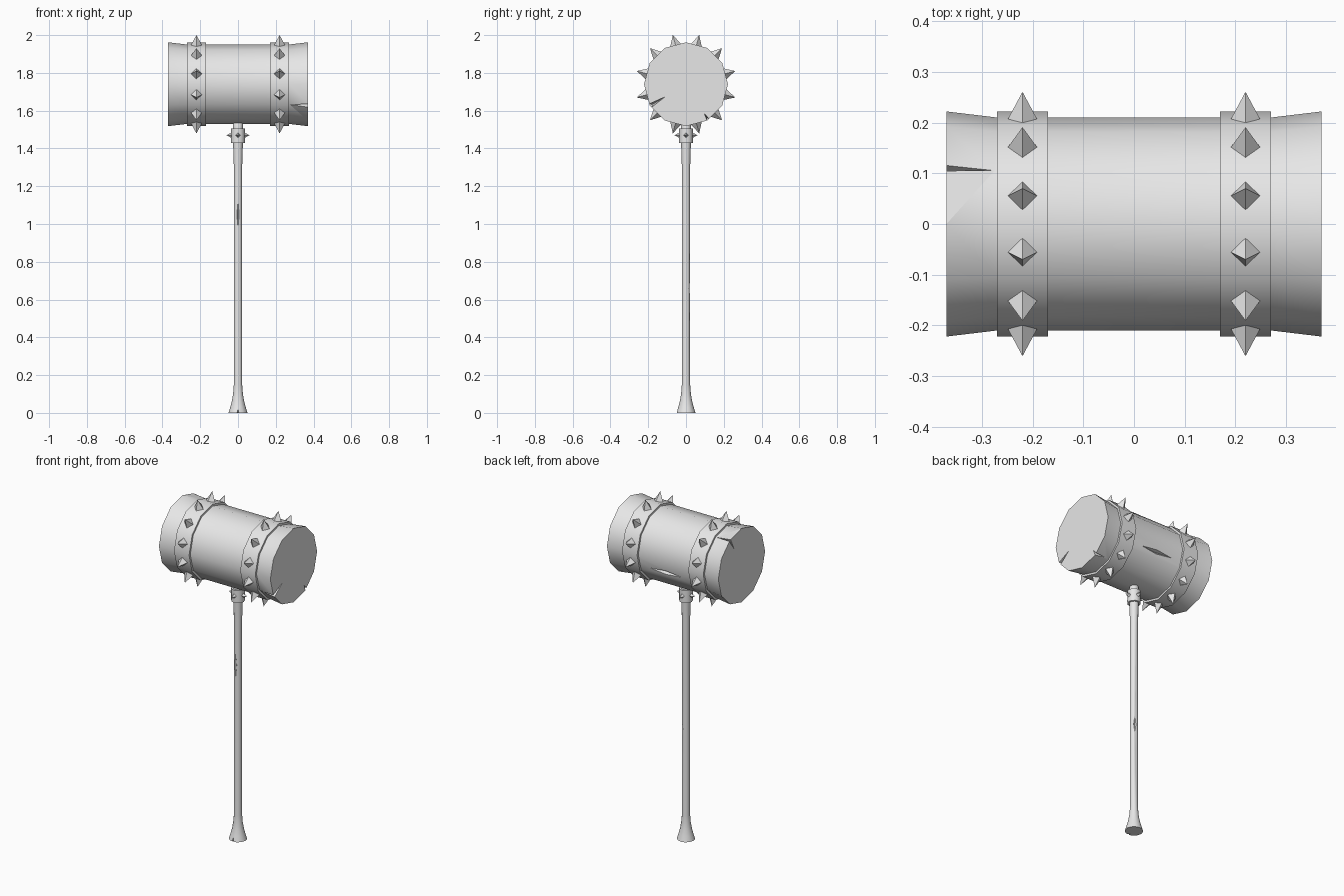
import bpy, bmesh, math
from mathutils import Vector, Matrix

if "Cube" in bpy.data.objects:
    bpy.data.objects.remove(bpy.data.objects["Cube"])

grey = bpy.data.materials.new("plain grey")
grey.use_nodes = True
GREY = (0.8, 0.8, 0.8, 1)
grey.diffuse_color = GREY
grey.node_tree.nodes["Principled BSDF"].inputs["Base Color"].default_value = GREY

HEAD_Z = 1.74
SIDES = 12
STEP = 2 * math.pi / SIDES


def finish(bm, name):
    bmesh.ops.recalc_face_normals(bm, faces=bm.faces)
    mesh = bpy.data.meshes.new(name)
    bm.to_mesh(mesh)
    bm.free()
    mesh.materials.append(grey)
    obj = bpy.data.objects.new(name, mesh)
    bpy.context.collection.objects.link(obj)
    return obj


def activate(obj):
    bpy.ops.object.select_all(action="DESELECT")
    obj.select_set(True)
    bpy.context.view_layer.objects.active = obj


def smooth(obj):
    activate(obj)
    bpy.ops.object.shade_smooth_by_angle(angle=math.radians(40))


def lathe(name, profile, along_x=False):
    """Closed turned solid from (position along axis, radius) pairs."""
    bm = bmesh.new()
    rings = []
    for pos, r in profile:
        ring = []
        for i in range(SIDES):
            u, v = r * math.cos(i * STEP), r * math.sin(i * STEP)
            co = (pos, u, HEAD_Z + v) if along_x else (u, v, pos)
            ring.append(bm.verts.new(co))
        rings.append(ring)
    for a, b in zip(rings, rings[1:]):
        for i in range(SIDES):
            j = (i + 1) % SIDES
            bm.faces.new((a[i], a[j], b[j], b[i]))
    bm.faces.new(rings[0])
    bm.faces.new(rings[-1])
    return finish(bm, name)


def spike(bm, base, normal, side, half, height):
    """Four-sided pyramid with its corners along side and across it."""
    across = normal.cross(side)
    corners = [bm.verts.new(base + d * half) for d in (side, across, -side, -across)]
    tip = bm.verts.new(base + normal * height)
    bm.faces.new(corners)
    for i in range(4):
        bm.faces.new((corners[i], corners[(i + 1) % 4], tip))


def hull(points):
    bm = bmesh.new()
    bmesh.ops.convex_hull(bm, input=[bm.verts.new(p) for p in points])
    return finish(bm, "cutter")


def carve(target, points):
    cutter = hull(points)
    cutter.hide_render = True
    mod = target.modifiers.new("crack", "BOOLEAN")
    mod.operation = "DIFFERENCE"
    mod.object = cutter
    activate(target)
    bpy.ops.object.modifier_apply(modifier=mod.name)
    bpy.data.objects.remove(cutter)


def lens(centre, normal, along, length, width, depth):
    """Points of a long thin gouge lying on a surface."""
    side = normal.cross(along)
    return [centre + s * v for s in (-1, 1)
            for v in (along * length, side * width, normal * depth)]


def rim_split(end, angle, inner, length, half_angle):
    """Points of a wedge split running in from the rim of a head end."""
    def at(x, r, a):
        return Vector((end * x, r * math.cos(a), HEAD_Z + r * math.sin(a)))
    a = math.radians(angle)
    h = math.radians(half_angle)
    return [at(0.37 - length, 0.215, a), at(0.38, inner, a),
            at(0.38, 0.25, a - h), at(0.38, 0.25, a + h)]


# Barrel-shaped head with flared ends
head = lathe("hammer_head", [(-0.37, 0.222), (-0.27, 0.21), (0.27, 0.21), (0.37, 0.222)], True)
carve(head, rim_split(1, -149, 0.12, 0.1, 3.5))
carve(head, rim_split(1, -58, 0.18, 0.08, 3))
carve(head, rim_split(-1, 60, 0.13, 0.1, 2))
gouge = math.radians(-20)
n = Vector((0, math.cos(gouge), math.sin(gouge)))
carve(head, lens(Vector((0, 0, HEAD_Z)) + n * 0.207, n, Vector((1, 0, 0)), 0.12, 0.014, 0.025))
smooth(head)

# Two bands, each with a ring of spikes on its flats
for label, sx in (("right", -1), ("left", 1)):
    band = lathe(label + "_band", [(sx * 0.17, 0.222), (sx * 0.27, 0.222)], True)
    smooth(band)
    bm = bmesh.new()
    for i in range(SIDES):
        a = (i + 0.5) * STEP
        n = Vector((0, math.cos(a), math.sin(a)))
        base = Vector((sx * 0.22, 0, HEAD_Z)) + n * 0.212
        spike(bm, base, n, Vector((1, 0, 0)), 0.03, 0.058)
    finish(bm, label + "_band_spikes")

# Handle with flared foot
handle = lathe("handle", [(0, 0.05), (0.03, 0.041), (0.06, 0.033), (0.1, 0.026), (0.15, 0.022),
                          (1.3, 0.022), (1.4, 0.025), (1.45, 0.027)])
up = Vector((0, 0, 1))
for z, deg, length in ((1.05, -90, 0.07), (0.66, 62, 0.055)):
    n = Vector((math.cos(math.radians(deg)), math.sin(math.radians(deg)), 0))
    carve(handle, lens(n * 0.022 + up * z, n, up, length, 0.008, 0.009))
carve(handle, [(-0.01, -0.06, -0.01), (0.01, -0.06, -0.01), (0, -0.025, -0.01), (0, -0.045, 0.025)])
smooth(handle)

# Collar and neck joining handle to head
smooth(lathe("collar", [(1.43, 0.037), (1.505, 0.037)]))
smooth(lathe("neck", [(1.5, 0.026), (1.53, 0.026), (1.54, 0.02)]))
bm = bmesh.new()
for i in range(4):
    n = Matrix.Rotation(i * math.pi / 2, 3, "Z") @ Vector((1, 0, 0))
    spike(bm, n * 0.035 + up * 1.47, n, up, 0.014, 0.026)
finish(bm, "collar_spikes")
